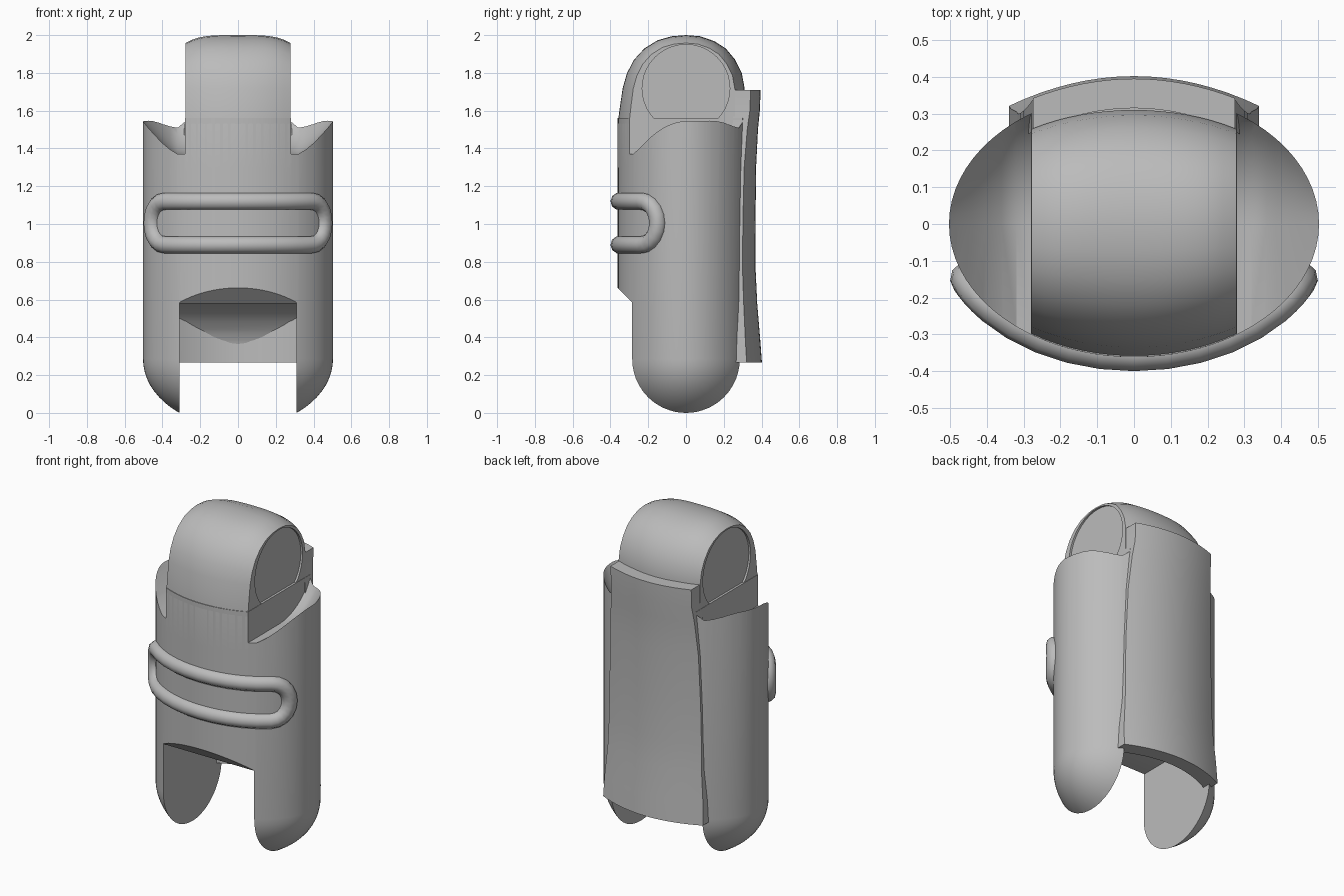
import bpy, bmesh
from math import sin, cos, pi, sqrt, radians

if "Cube" in bpy.data.objects:
    bpy.data.objects.remove(bpy.data.objects["Cube"])

A, B = 0.503, 0.362          # half width and half depth of the oval shell
JOINT_LOW, JOINT_HIGH = 0.285, 1.72

grey = bpy.data.materials.new("shell grey")
grey.use_nodes = True
grey.diffuse_color = (0.5, 0.5, 0.5, 1)
grey.node_tree.nodes["Principled BSDF"].inputs["Base Color"].default_value = (0.5, 0.5, 0.5, 1)


def oval(x):
    return sqrt(max(0, 1 - (x / A) ** 2))


def loft(name, rings, closed=False):
    """Skin a list of equal rings; cap the ends or join them in a loop."""
    bm = bmesh.new()
    loops = [[bm.verts.new(p) for p in ring] for ring in rings]
    pairs = list(zip(loops, loops[1:]))
    if closed:
        pairs.append((loops[-1], loops[0]))
    n = len(loops[0])
    for a, b in pairs:
        for i in range(n):
            bm.faces.new((a[i], a[(i + 1) % n], b[(i + 1) % n], b[i]))
    if not closed:
        bm.faces.new(loops[0])
        bm.faces.new(loops[-1])
    bmesh.ops.recalc_face_normals(bm, faces=bm.faces)
    mesh = bpy.data.meshes.new(name)
    bm.to_mesh(mesh)
    bm.free()
    obj = bpy.data.objects.new(name, mesh)
    bpy.context.collection.objects.link(obj)
    mesh.materials.append(grey)
    return obj


def cut(target, cutter):
    mod = target.modifiers.new("cut", "BOOLEAN")
    mod.operation, mod.solver, mod.object = "DIFFERENCE", "EXACT", cutter
    bpy.context.view_layer.objects.active = target
    bpy.ops.object.modifier_apply(modifier=mod.name)
    bpy.data.objects.remove(cutter)


def smooth(obj, angle=32):
    bpy.ops.object.select_all(action="DESELECT")
    obj.select_set(True)
    bpy.context.view_layer.objects.active = obj
    bpy.ops.object.shade_smooth_by_angle(angle=radians(angle))


# Oval shell with a rounded bottom that becomes the two ears
def shell_ring(scale, z):
    return [(A * scale * cos(t), B * scale * sin(t), z)
            for t in (2 * pi * i / 72 for i in range(72))]


rings = [shell_ring(sin(t), JOINT_LOW - B * cos(t))
         for t in (pi / 2 * i / 16 for i in range(1, 17))]
rings.append(shell_ring(1, 1.56))
shell = loft("shell", rings)

# Socket between the ears, with a rounded ceiling and sloped front lip
ceiling = [(0.33 * cos(t), 0.27 + 0.33 * sin(t))
           for t in (radians(10 * i) for i in range(12))]
section = [(0.6, -0.5), (0.6, 0.27)] + ceiling + [(-0.28, 0.58), (-0.6, 0.9), (-0.6, -0.5)]
cut(shell, loft("socket_cutter", [[(x, y, z) for y, z in section] for x in (-0.31, 0.31)]))

# Scooped shoulders: swept about the upper joint behind, straight in front
scoop = [(0.28, 0.35), (0.32, 0.35), (0.36, 0.325), (0.4, 0.292),
         (0.44, 0.25), (0.48, 0.205), (0.52, 0.155)]
for side in (-1, 1):
    rings = []
    for x, r in scoop:
        arc = [(side * x, r * sin(t), JOINT_HIGH - r * cos(t))
               for t in (pi / 2 * i / 12 for i in range(13))]
        rings.append([(side * x, -1, JOINT_HIGH - r)] + arc
                     + [(side * x, r, 2.2), (side * x, -1, 2.2)])
    cut(shell, loft("scoop_cutter", rings))
smooth(shell)

# Knuckle: side profile lofted across the width, following the oval
profile = [(-0.362, 1.3), (-0.362, 1.53), (-0.35, 1.62), (-0.335, 1.72), (-0.312, 1.8),
           (-0.275, 1.87), (-0.22, 1.93), (-0.15, 1.973), (-0.075, 1.994), (0, 2.0),
           (0.075, 1.994), (0.15, 1.968), (0.21, 1.93), (0.26, 1.87), (0.295, 1.8),
           (0.31, 1.72), (0.31, 1.3)]
rings = []
for i in range(-8, 9):
    x = 0.278 * i / 8
    drop = 1 - 0.14 * (i / 8) ** 4
    rings.append([(x, y * oval(x), 1.7 + (z - 1.7) * (drop if z > 1.7 else 1))
                  for y, z in profile])
knuckle = loft("knuckle", rings)

# Shallow round recess on each knuckle side
for side in (-1, 1):
    disc = [(0.232 * cos(t), 1.718 + 0.232 * sin(t)) for t in (2 * pi * i / 40 for i in range(40))]
    cut(knuckle, loft("recess_cutter",
                      [[(side * x, y, z) for y, z in disc] for x in (0.266, 0.32)]))
smooth(knuckle)

# Back plate: curved slab, flared at the bottom and lipped at the top
stations = [(0.267, 0.34, 0.402), (0.4, 0.335, 0.392), (0.58, 0.32, 0.377), (0.75, 0.315, 0.369),
            (1.0, 0.31, 0.368), (1.3, 0.3, 0.371), (1.5, 0.285, 0.381), (1.6, 0.275, 0.391),
            (1.71, 0.275, 0.395)]
rings = []
for z, half, depth in stations:
    xs = [half * i / 8 for i in range(-8, 9)]
    outer = [(x, depth - 0.7 * x * x, z) for x in xs]
    inner = [(x, 0.315 - 0.85 * x * x, z) for x in reversed(xs)]
    rings.append(outer + inner)
smooth(loft("back_plate", rings))

# Raised racetrack band wrapped round the front
path = []
for side in (1, -1):
    path += [(side * a, side * 0.115) for a in range(-50, 50, 10)]
    path += [(side * (50 + 15 * cos(t)), side * 0.115 * sin(t))
             for t in (pi / 2 - pi * i / 10 for i in range(10))]
curve = bpy.data.curves.new("front_band", "CURVE")
curve.dimensions = "3D"
curve.bevel_depth = 0.047
curve.bevel_resolution = 3
spline = curve.splines.new("POLY")
spline.points.add(len(path) - 1)
spline.use_cyclic_u = True
for point, (a, dz) in zip(spline.points, path):
    t = radians(a)
    point.co = (0.5 * sin(t), -0.353 * cos(t), 1.005 + dz, 1)
spline.use_smooth = True
curve.materials.append(grey)
bpy.context.collection.objects.link(bpy.data.objects.new("front_band", curve))
